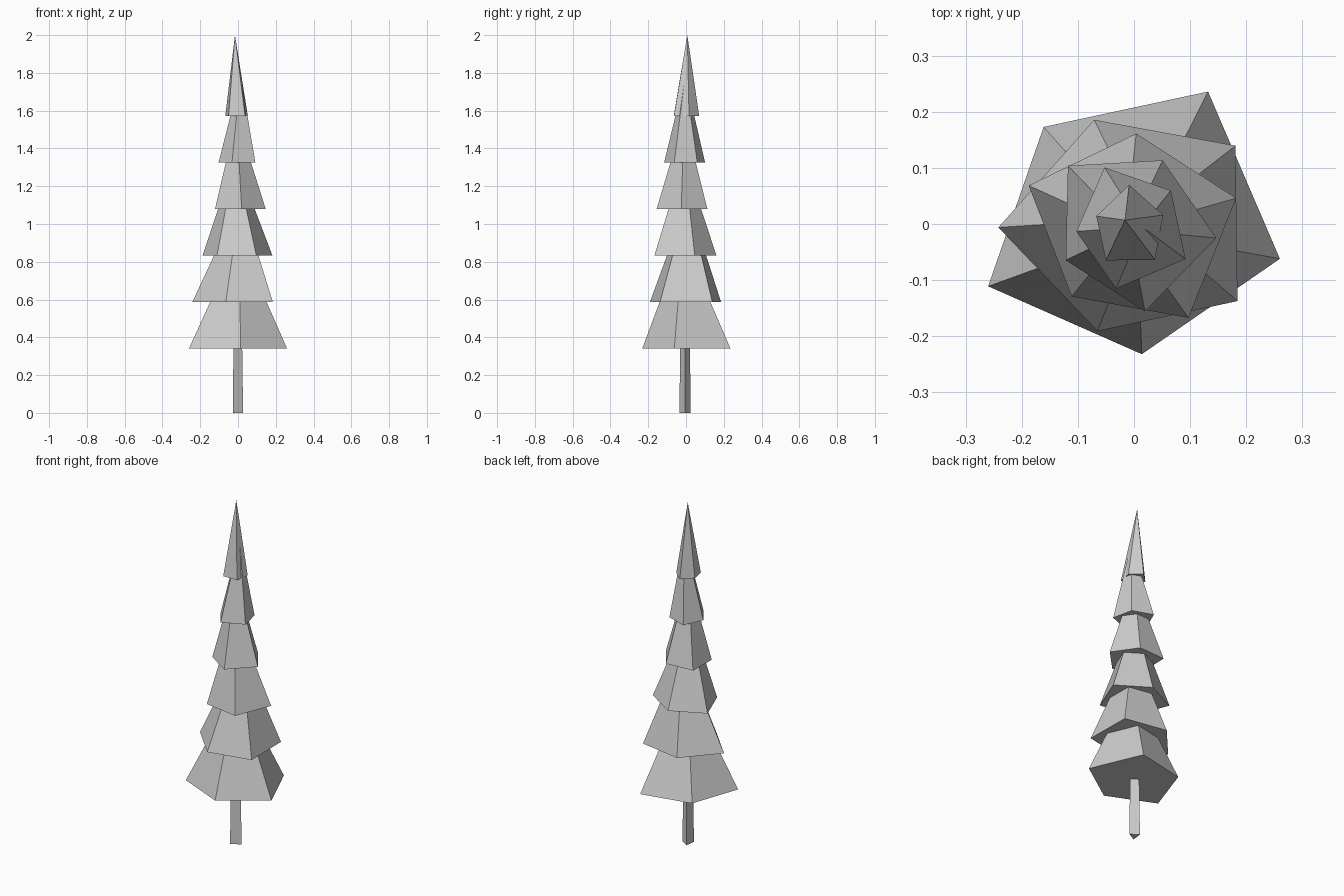
import bpy
from math import radians
from mathutils import Matrix, Vector

# Remove the default object
default = bpy.data.objects.get("Cube")
if default:
    bpy.data.objects.remove(default, do_unlink=True)

# Single flat colour
grey = bpy.data.materials.new("plain_grey")
grey.use_nodes = True
colour = (0.6, 0.6, 0.6, 1.0)
grey.diffuse_color = colour
shader = next(n for n in grey.node_tree.nodes if n.type == "BSDF_PRINCIPLED")
shader.inputs["Base Color"].default_value = colour


def add_mesh(name, verts, faces):
    """Create a flat-shaded object from vertices and faces."""
    mesh = bpy.data.meshes.new(name)
    mesh.from_pydata(verts, [], faces)
    mesh.materials.append(grey)
    mesh.update()
    obj = bpy.data.objects.new(name, mesh)
    bpy.context.collection.objects.link(obj)
    return obj


def add_cone(name, ring, apex):
    """Closed cone over a counter-clockwise ring of points."""
    n = len(ring)
    sides = [(i, (i + 1) % n, n) for i in range(n)]
    return add_mesh(name, ring + [apex], sides + [tuple(reversed(range(n)))])


def add_prism(name, bottom, top):
    """Closed prism between two counter-clockwise rings."""
    n = len(bottom)
    sides = [(i, (i + 1) % n, n + (i + 1) % n, n + i) for i in range(n)]
    caps = [tuple(reversed(range(n))), tuple(range(n, 2 * n))]
    return add_mesh(name, bottom + top, sides + caps)


# Trunk: slightly tapered three-sided post
foot = [Vector(p) for p in ((-.027, -.035, 0), (.027, -.006, 0), (-.02, .025, 0))]
axis = Vector((-.007, -.005, 0))
head = [axis + (p - axis) * 0.8 + Vector((0, 0, 0.5)) for p in foot]
add_prism("trunk", foot, head)

# Foliage: one uneven five-sided skirt, repeated smaller and turned each time
outline = [Vector(p) for p in ((.140, .240, 0), (-.153, .177, 0), (-.252, -.107, 0),
                               (.022, -.228, 0), (.268, -.058, 0))]
centre = Vector((-.008, -.004, 0))
tips = [(.005, -.015), (.014, .01), (-.015, -.01), (-.008, -.01), (.014, -.005), (-.016, .007)]
for i, (tip_x, tip_y) in enumerate(tips):
    base = 0.34 + 0.2465 * i
    height = 0.58 - 0.0305 * i
    turn = Matrix.Rotation(radians(-22.5 * i), 3, "Z")
    lift = centre + Vector((0, 0, base))
    ring = [lift + turn @ p * (1 - 0.146 * i) for p in outline]
    add_cone(f"foliage_tier_{i + 1}", ring, Vector((tip_x, tip_y, base + height)))
